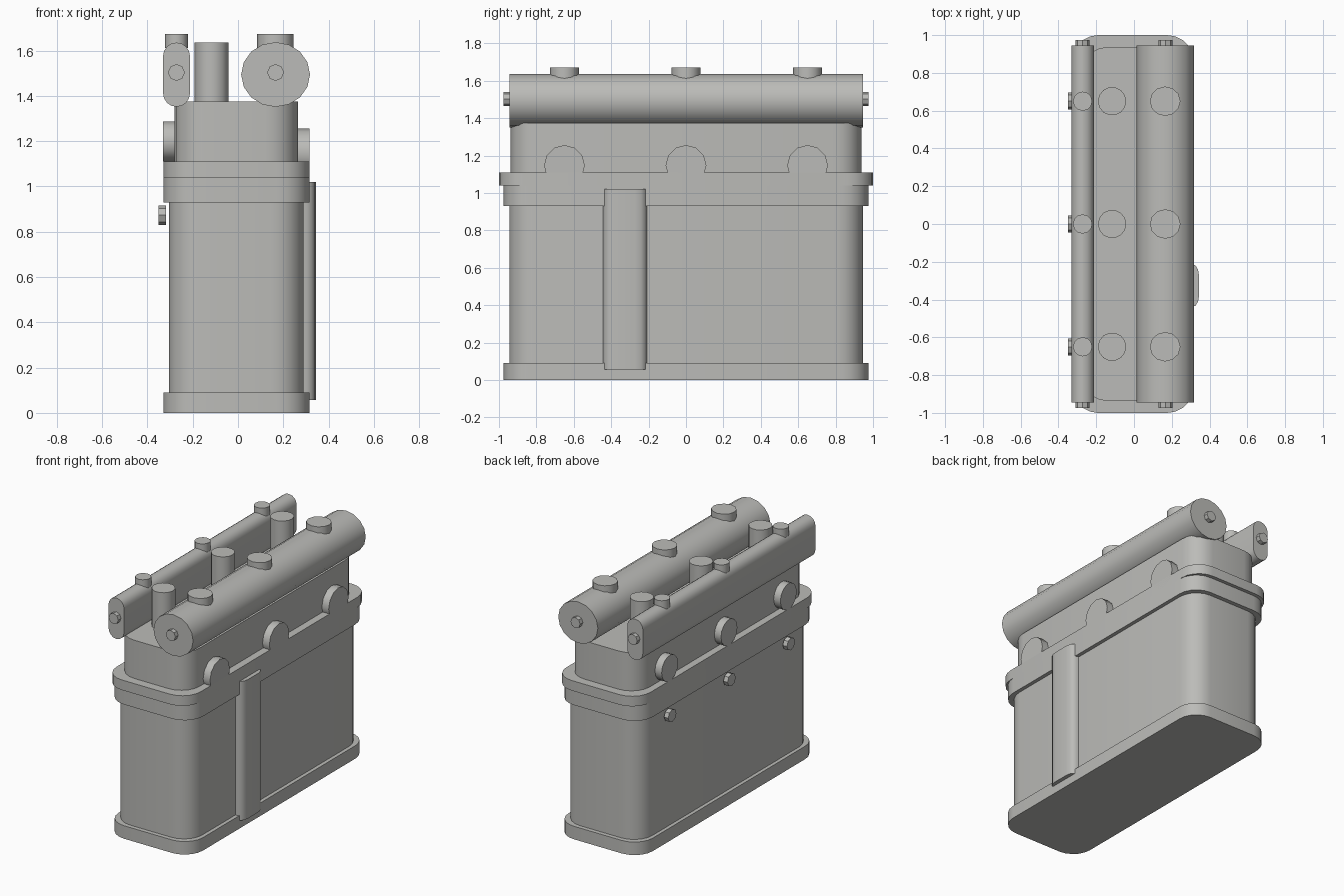
import bpy, bmesh, math

if "Cube" in bpy.data.objects:
    bpy.data.objects.remove(bpy.data.objects["Cube"])

grey = bpy.data.materials.new("plain_grey")
grey.diffuse_color = (0.5, 0.5, 0.48, 1)
grey.use_nodes = True
grey.node_tree.nodes["Principled BSDF"].inputs["Base Color"].default_value = grey.diffuse_color


def prism(name, pts, axis, lo, hi):
    """Extrude a closed 2D outline along an axis (z: xy outline, y: xz, x: yz)."""
    place = {"z": lambda u, v, w: (u, v, w),
             "y": lambda u, v, w: (u, w, v),
             "x": lambda u, v, w: (w, u, v)}[axis]
    bm = bmesh.new()
    a = [bm.verts.new(place(u, v, lo)) for u, v in pts]
    b = [bm.verts.new(place(u, v, hi)) for u, v in pts]
    n = len(pts)
    bm.faces.new(a)
    bm.faces.new(b)
    for i in range(n):
        j = (i + 1) % n
        bm.faces.new((a[i], a[j], b[j], b[i]))
    bmesh.ops.recalc_face_normals(bm, faces=bm.faces)
    me = bpy.data.meshes.new(name)
    bm.to_mesh(me)
    bm.free()
    me.materials.append(grey)
    ob = bpy.data.objects.new(name, me)
    bpy.context.collection.objects.link(ob)
    bpy.ops.object.select_all(action="DESELECT")
    bpy.context.view_layer.objects.active = ob
    ob.select_set(True)
    bpy.ops.object.shade_smooth_by_angle(angle=math.radians(35))
    return ob


def ellipse(cu, cv, ru, rv, n):
    return [(cu + ru * math.cos(2 * math.pi * i / n),
             cv + rv * math.sin(2 * math.pi * i / n)) for i in range(n)]


def rounded(u0, u1, v0, v1, ru, rv, seg=5):
    """Rectangle with elliptical corners."""
    pts = []
    corners = [(u1 - ru, v1 - rv), (u0 + ru, v1 - rv), (u0 + ru, v0 + rv), (u1 - ru, v0 + rv)]
    for k, (cu, cv) in enumerate(corners):
        for i in range(seg + 1):
            t = math.pi / 2 * (k + i / seg)
            pts.append((cu + ru * math.cos(t), cv + rv * math.sin(t)))
    return pts


# Stacked casing with rounded corners: name, x range, half length, z range
for name, x0, x1, y, z0, z1 in [
        ("base_flange", -0.33, 0.316, 0.975, 0, 0.09),
        ("body", -0.305, 0.29, 0.945, 0.09, 0.93),
        ("upper_flange", -0.33, 0.316, 0.975, 0.93, 1.04),
        ("lid_lip", -0.33, 0.316, 1.0, 1.04, 1.11),
        ("head", -0.28, 0.264, 0.937, 1.11, 1.375)]:
    prism(name, rounded(x0, x1, -y, y, 0.14, 0.14), "z", z0, z1)

# Long pipe and flat rail along the top
prism("large_pipe", ellipse(0.166, 1.494, 0.152, 0.143, 16), "y", -0.945, 0.945)
prism("side_rail", rounded(-0.331, -0.212, 1.352, 1.635, 0.058, 0.06, 4), "y", -0.945, 0.945)

# Bolts on the pipe and rail ends
for x, part in [(0.166, "pipe"), (-0.272, "rail")]:
    for s, end in [(-1, "front"), (1, "back")]:
        prism(f"{part}_bolt_{end}", ellipse(x, 1.503, 0.037, 0.037, 8), "y",
              min(s * 0.94, s * 0.975), max(s * 0.94, s * 0.975))

# Three repeated sets of caps, tubes, bosses and bolts
for i, y in enumerate((-0.65, 0, 0.65), 1):
    prism(f"pipe_cap_{i}", ellipse(0.165, y, 0.081, 0.078, 12), "z", 1.60, 1.672)
    prism(f"rail_cap_{i}", ellipse(-0.272, y, 0.051, 0.051, 12), "z", 1.61, 1.672)
    prism(f"vertical_tube_{i}", ellipse(-0.116, y, 0.075, 0.075, 14), "z", 1.36, 1.635)
    prism(f"right_boss_{i}", ellipse(y, 1.147, 0.109, 0.109, 12), "x", 0.2, 0.316)
    prism(f"left_boss_{i}", ellipse(y, 1.198, 0.09, 0.09, 14), "x", -0.331, -0.2)
    prism(f"left_bolt_{i}", ellipse(y, 0.873, 0.045, 0.043, 8), "x", -0.35, -0.318)

# Vertical rounded cover strip on the right side
half = [(0.28, 0.118), (0.305, 0.116), (0.326, 0.106), (0.339, 0.085), (0.344, 0.055)]
strip = [(x, -0.326 - y) for x, y in half] + [(x, -0.326 + y) for x, y in reversed(half)]
prism("cover_strip", strip, "z", 0.057, 1.02)
